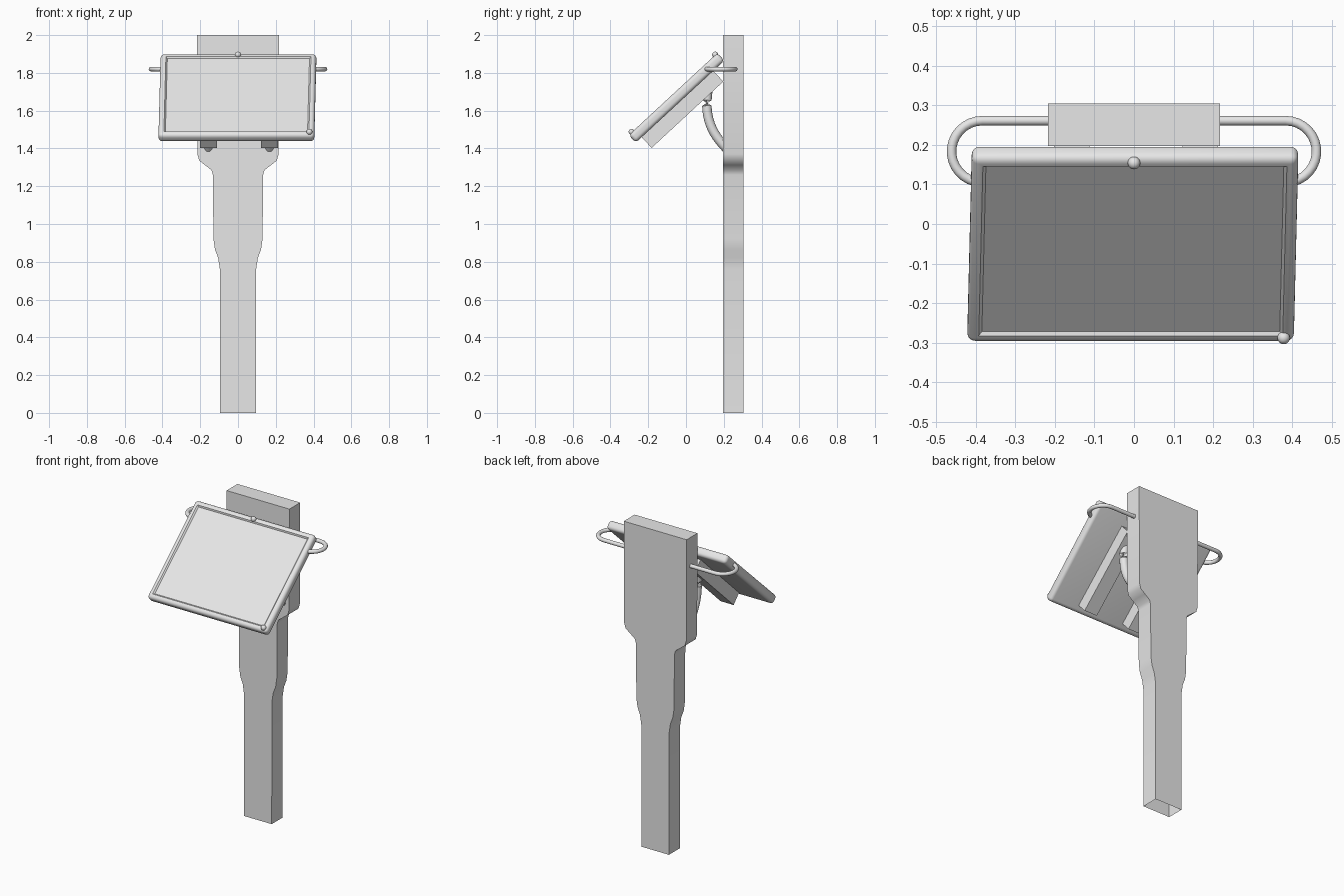
import bpy, bmesh, math
from mathutils import Matrix, Vector

if "Cube" in bpy.data.objects:
    bpy.data.objects.remove(bpy.data.objects["Cube"], do_unlink=True)

grey = bpy.data.materials.new("light_grey")
grey.use_nodes = True
grey.diffuse_color = (0.8, 0.8, 0.8, 1)
grey.node_tree.nodes["Principled BSDF"].inputs["Base Color"].default_value = (0.8, 0.8, 0.8, 1)

# Frame of the tilted panel: local x across, y up the slope, z out of the face
TILT = Matrix.Translation((-0.003, -0.05, 1.668)) @ Matrix.Rotation(math.radians(42.8), 4, "X")
SIDES = (("right", -0.157), ("left", 0.167))


def add_object(name, bm, matrix=None, angle=35):
    bmesh.ops.recalc_face_normals(bm, faces=bm.faces)
    mesh = bpy.data.meshes.new(name)
    bm.to_mesh(mesh)
    bm.free()
    obj = bpy.data.objects.new(name, mesh)
    bpy.context.collection.objects.link(obj)
    if matrix:
        obj.matrix_world = matrix
    mesh.materials.append(grey)
    bpy.ops.object.select_all(action="DESELECT")
    obj.select_set(True)
    bpy.context.view_layer.objects.active = obj
    bpy.ops.object.shade_smooth_by_angle(angle=math.radians(angle))
    return obj


def box(size, centre=(0, 0, 0)):
    bm = bmesh.new()
    m = Matrix.Translation(centre) @ Matrix.Diagonal((*size, 1))
    bmesh.ops.create_cube(bm, size=1, matrix=m)
    return bm


def tube(name, points, radius, sides=16):
    """Sweep a circle along a smooth path."""
    bm = bmesh.new()
    rings = []
    for i, p in enumerate(points):
        along = points[min(i + 1, len(points) - 1)] - points[max(i - 1, 0)]
        turn = along.to_track_quat("Z", "Y")
        ring = []
        for k in range(sides):
            a = math.tau * k / sides
            ring.append(bm.verts.new(p + turn @ Vector((radius * math.cos(a), radius * math.sin(a), 0))))
        rings.append(ring)
    for a, b in zip(rings, rings[1:]):
        for k in range(sides):
            n = (k + 1) % sides
            bm.faces.new((a[k], a[n], b[n], b[k]))
    bm.faces.new(rings[0])
    bm.faces.new(rings[-1])
    return add_object(name, bm)


# Post: stepped flat outline given depth, open at the foot
half = [(0.095, 0), (0.096, 0.76), (0.105, 0.82), (0.122, 0.865), (0.13, 0.92),
        (0.133, 1.26), (0.14, 1.285), (0.175, 1.312), (0.205, 1.335), (0.215, 1.37), (0.217, 2)]
bm = bmesh.new()
outline = half + [(-x, z) for x, z in reversed(half)]
front = bm.faces.new([bm.verts.new((x, 0.197, z)) for x, z in outline])
back = bmesh.ops.extrude_face_region(bm, geom=[front])["geom"]
bmesh.ops.translate(bm, vec=(0, 0.107, 0), verts=[v for v in back if isinstance(v, bmesh.types.BMVert)])
foot = [f for f in bm.faces if all(v.co.z < 0.01 for v in f.verts)]
bmesh.ops.delete(bm, geom=foot, context="FACES_ONLY")
add_object("post", bm, angle=50)

# Panel: rounded slab with a shallow recessed face
bm = box((0.825, 0.64, 0.055))
bmesh.ops.bevel(bm, geom=bm.edges[:], offset=0.02, segments=5, profile=0.5, affect="EDGES")
bm.normal_update()
face = max(bm.faces, key=lambda f: f.normal.z * f.calc_area())
bmesh.ops.inset_region(bm, faces=[face], thickness=0.012)
bmesh.ops.inset_region(bm, faces=[face], thickness=0.011, depth=-0.008)
for v in bm.verts:
    v.co.x += 0.018 * v.co.y
add_object("panel", bm, TILT)

# Battens behind the panel, with curved struts down to the post
strut = [Vector((0.118, 1.72)), Vector((0.09, 1.56)), Vector((0.14, 1.47)), Vector((0.23, 1.385))]
for side, x in SIDES:
    add_object(side + "_batten", box((0.09, 0.517, 0.08), (x + 0.003, -0.0185, -0.065)), TILT)
    path = []
    for i in range(15):
        t = i / 14
        p = (strut[0] * (1 - t) ** 3 + strut[1] * 3 * t * (1 - t) ** 2
             + strut[2] * 3 * t * t * (1 - t) + strut[3] * t ** 3)
        path.append(Vector((x, p.x, p.y)))
    tube(side + "_strut", path, 0.025)

# Hooped handles from the post round to the panel edges
for side, s in (("right", -1), ("left", 1)):
    path = [Vector((s * 0.2, 0.261, 1.82))]
    for i in range(17):
        a = math.pi / 2 - math.radians(190) * i / 16
        path.append(Vector((s * (0.383 + 0.078 * math.cos(a)), 0.183 + 0.078 * math.sin(a), 1.82)))
    tube(side + "_handle", path, 0.012)

# Round fasteners on the rim
for name, x, y in (("top_fastener", 0.003, 0.305), ("corner_fastener", 0.381, -0.297)):
    bm = bmesh.new()
    bmesh.ops.create_uvsphere(bm, u_segments=16, v_segments=10, radius=0.016,
                              matrix=Matrix.Translation((x, y, 0.029)))
    add_object(name, bm, TILT)
